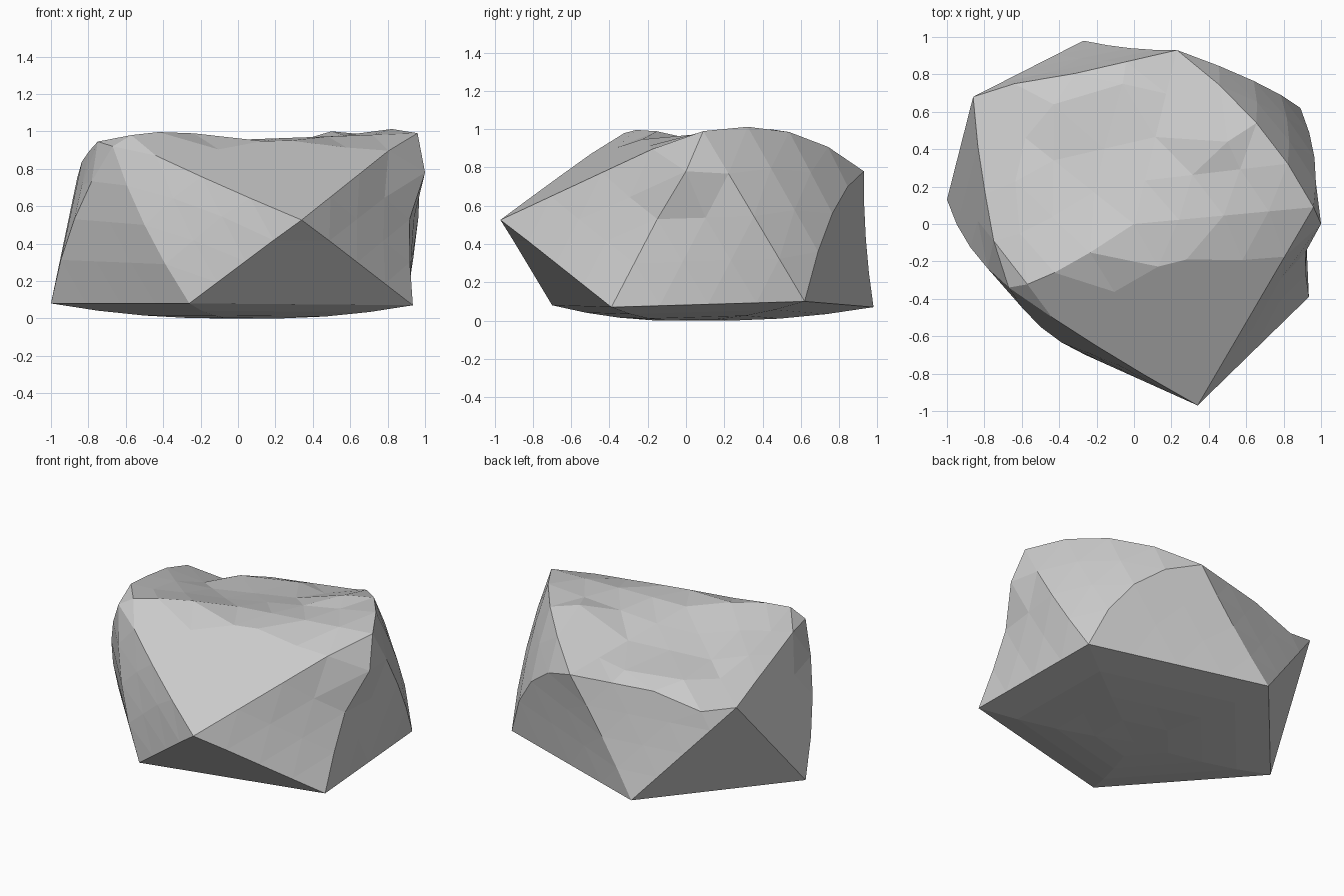
import bpy, bmesh
from mathutils import Vector

if "Cube" in bpy.data.objects:
    bpy.data.objects.remove(bpy.data.objects["Cube"])

N = 4  # facets along each big edge

# Twelve main corners of the boulder (icosahedron layout)
# o = bottom, a-e = lower ring, p-t = upper ring, z = top
corners = {
    'o': (0, 0, 0),
    'a': (0.935, -0.39, 0.07), 'b': (-0.26, -0.70, 0.08), 'c': (-1.0, 0.13, 0.08),
    'd': (-0.27, 0.98, 0.07), 'e': (0.89, 0.62, 0.10),
    'p': (0.34, -0.97, 0.53), 'q': (-0.67, -0.34, 0.92), 'r': (-0.86, 0.68, 0.75),
    's': (0.23, 0.93, 0.78), 't': (0.96, 0.09, 0.99),
    'z': (0, 0, 0.955),
}
corners = {k: Vector(v) for k, v in corners.items()}

# Outward bow at the middle of the edges that are not straight
bows = {
    'pq': (-0.03, 0, 0.06), 'qr': (-0.03, -0.01, 0.06), 'st': (0.06, 0.03, 0.10),
    'cq': (-0.04, -0.02, 0.03), 'bq': (-0.035, -0.03, 0), 'at': (-0.03, 0, 0),
    'et': (0.04, 0, 0), 'es': (0.08, -0.01, 0.12), 'ds': (0, -0.015, 0),
    'pz': (0.06, 0.02, 0.05), 'qz': (-0.09, -0.09, 0.04), 'rz': (0, 0, -0.02),
}
bows = {k: Vector(v) for k, v in bows.items()}
for k in 'abcde':
    bows[k + 'o'] = Vector((0, 0, -0.025))


def bow(i, j):
    return bows.get(''.join(sorted(i + j)), Vector())


# Twenty big faces from the two rings
low, up = 'abcde', 'pqrst'
faces = []
for i in range(5):
    j = (i + 1) % 5
    faces += ['o' + low[i] + low[j], 'z' + up[i] + up[j],
              low[i] + low[j] + up[i], up[i] + up[j] + low[j]]

bm = bmesh.new()
for f in faces:
    grid = {}
    for i in range(N + 1):
        for j in range(N + 1 - i):
            w = (i / N, j / N, (N - i - j) / N)
            p = sum((corners[k] * x for k, x in zip(f, w)), Vector())
            for m, n in ((0, 1), (1, 2), (0, 2)):
                p += bow(f[m], f[n]) * 4 * w[m] * w[n]
            p.z = max(p.z, 0)
            grid[i, j] = bm.verts.new(p)
    for i in range(N):
        for j in range(N - i):
            bm.faces.new((grid[i, j], grid[i + 1, j], grid[i, j + 1]))
            if i + j < N - 1:
                bm.faces.new((grid[i + 1, j], grid[i + 1, j + 1], grid[i, j + 1]))
bmesh.ops.remove_doubles(bm, verts=bm.verts, dist=0.002)

# Chipped spots: pull the nearest point to the ridge or groove
for spot in ((0.28, -0.19, 0.95), (1.0, 0.0, 0.78), (-0.64, 0.75, 0.69),
             (-0.58, 0.46, 0.79), (-0.75, -0.09, 0.945),
             (0.50, 0.44, 1.0), (-0.43, 0.64, 0.81), (-0.06, 0.75, 0.82)):
    spot = Vector(spot)
    min(bm.verts, key=lambda v: (v.co - spot).length).co = spot

# Flat sloping slab at the front, ending at a ridge across the top
for v in bm.verts:
    x, y, z = v.co
    slab = 1.085 - 0.118 * x + 0.535 * y
    ridge = 0.975 - 0.06 * x
    if -0.6 < x < 0.9 and y < -0.1 and abs(min(slab, ridge) - z) < 0.1:
        v.co.z = min(slab, ridge)

bmesh.ops.recalc_face_normals(bm, faces=bm.faces)
mesh = bpy.data.meshes.new("boulder")
bm.to_mesh(mesh)
bm.free()
bpy.context.collection.objects.link(bpy.data.objects.new("boulder", mesh))
